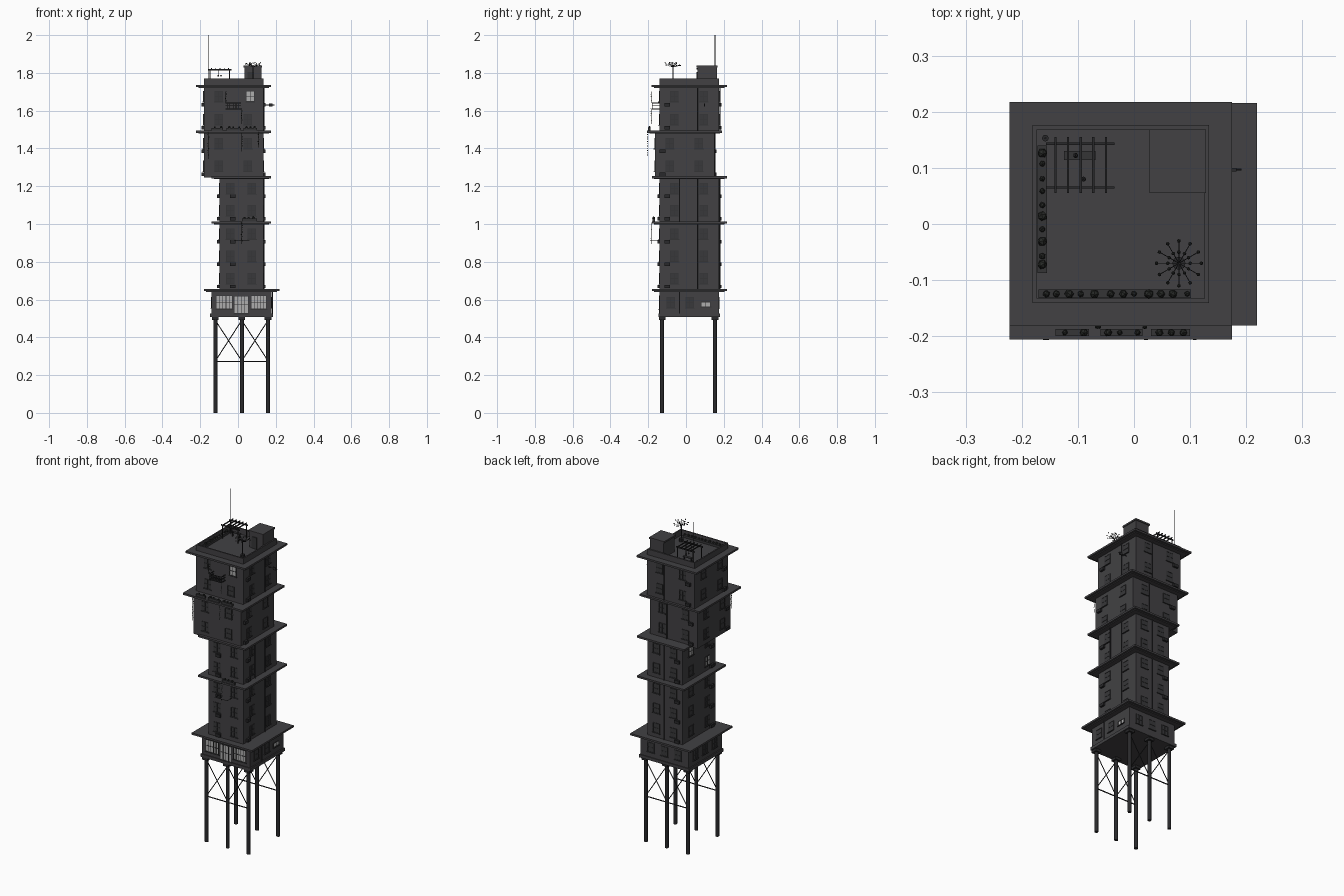
import bpy, bmesh, math, random
from mathutils import Vector, Matrix

random.seed(4)
cube = bpy.data.objects.get("Cube")
if cube:
    bpy.data.objects.remove(cube)


def material(name, r, g, b):
    m = bpy.data.materials.new(name)
    m.use_nodes = True
    m.diffuse_color = (r, g, b, 1)
    m.node_tree.nodes["Principled BSDF"].inputs["Base Color"].default_value = (r, g, b, 1)
    return m


WALL = material("charcoal wall", .054, .053, .057)
STEEL = material("dark steel", .022, .022, .024)
FRAME = material("window frame", .035, .035, .037)
GLASS = material("dark glass", .04, .04, .043)
LIT = material("pale glass", .42, .42, .42)
LEAF = material("dark foliage", .02, .022, .02)

parts = {}


def part(name, mat):
    if name not in parts:
        parts[name] = (bmesh.new(), mat)
    return parts[name][0]


def box(bm, x0, x1, y0, y1, z0, z1):
    size = Matrix.Diagonal((x1 - x0, y1 - y0, z1 - z0, 1))
    mid = Matrix.Translation(((x0 + x1) / 2, (y0 + y1) / 2, (z0 + z1) / 2))
    bmesh.ops.create_cube(bm, size=1, matrix=mid @ size)


def rod(bm, a, b, r, sides=8):
    a, b = Vector(a), Vector(b)
    turn = (b - a).to_track_quat('Z', 'Y').to_matrix().to_4x4()
    bmesh.ops.create_cone(bm, cap_ends=True, segments=sides, radius1=r, radius2=r,
                          depth=(b - a).length, matrix=Matrix.Translation((a + b) / 2) @ turn)


def leaf(bm, p, r):
    spin = Matrix.Rotation(random.uniform(0, 3), 4, (1, random.random(), 1))
    bmesh.ops.create_icosphere(bm, subdivisions=1, radius=r, matrix=Matrix.Translation(p) @ spin)


def on_face(bm, b, side, u, z, w, h, d0, d1):
    """Box centred at (u, z) on one side of block b, from depth d0 to d1 outwards."""
    x0, x1, y0, y1 = b[:4]
    if side == "front":
        box(bm, u - w / 2, u + w / 2, y0 - d1, y0 - d0, z - h / 2, z + h / 2)
    elif side == "back":
        box(bm, u - w / 2, u + w / 2, y1 + d0, y1 + d1, z - h / 2, z + h / 2)
    elif side == "left":
        box(bm, x1 + d0, x1 + d1, u - w / 2, u + w / 2, z - h / 2, z + h / 2)
    else:
        box(bm, x0 - d1, x0 - d0, u - w / 2, u + w / 2, z - h / 2, z + h / 2)


def window(b, side, u, z, w=.042, h=.055, lit=False, panes=2, rows=2):
    pane = part("lit_panes", LIT) if lit else part("dark_panes", GLASS)
    frame = part("window_frames", FRAME)
    on_face(pane, b, side, u, z, w, h, -.002, .001)
    t = .003
    for i in range(panes + 1):
        on_face(frame, b, side, u - w / 2 + w * i / panes, z, t, h + t, -.002, .003)
    for i in range(rows + 1):
        on_face(frame, b, side, u, z - h / 2 + h * i / rows, w, t, -.002, .003)
    on_face(frame, b, side, u, z - h / 2 - t, w + .01, .004, -.002, .006)


# Stacked blocks: x0, x1, y0, y1, z0, z1, storeys
base = (-.14, .178, -.14, .175, .525, .645, 1)
lower = (-.098, .134, -.14, .175, .65, 1.005, 3)
middle = (-.098, .134, -.14, .175, 1.01, 1.245, 2)
upper = (-.181, .134, -.165, .15, 1.245, 1.485, 2)
top = (-.181, .134, -.141, .176, 1.49, 1.735, 2)
blocks = dict(base=base, lower=lower, middle=middle, upper=upper, top=top)
for name, b in blocks.items():
    box(part(name + "_block", WALL), *b[:6])

# Overhanging ledges with a thin step beneath
for name, b, z in (("base", base, .65), ("lower", lower, 1.008), ("middle", middle, 1.247),
                   ("upper", upper, 1.488), ("top", top, 1.73)):
    o = .041
    x0, x1, y0, y1 = b[0] - o, b[1] + o, b[2] - o, b[3] + o
    bm = part(name + "_ledge", WALL)
    box(bm, x0, x1, y0, y1, z - .005, z + .006)
    i = .012
    box(bm, x0 + i, x1 - i, y0 + i, y1 - i, z - .01, z - .004)
box(part("base_slab", WALL), -.147, .185, -.145, .18, .508, .526)

# Windows on every storey, air conditioners below some of them
for name, b in blocks.items():
    if name == "base":
        continue
    step = (b[5] - b[4]) / b[6]
    for k in range(b[6]):
        z = b[4] + step * (k + .52)
        for side in ("front", "back", "left", "right"):
            lo, hi = (b[0], b[1]) if side in ("front", "back") else (b[2], b[3])
            for j, f in enumerate((.25, .74)):
                u = lo + (hi - lo) * f
                lit = (name == "top" and side == "front" and k == j == 1) or \
                      (name == "middle" and side == "right" and k == j)
                if name == "top" and side == "front" and k == j == 1:
                    u = .065
                window(b, side, u, z, lit=lit)
            u = lo + (hi - lo) * (.13 if side != "front" else .3)
            if side != "front" or name in ("lower", "middle"):
                ac = part("air_conditioners", STEEL)
                on_face(ac, b, side, u, z - step * .36, .03, .018, 0, .012)

# Shop front, door and plain base windows
for u, w, n in ((-.072, .085, 5), (.018, .074, 4), (.11, .08, 5)):
    z, h = (.572, .092) if n == 4 else (.585, .07)
    window(base, "front", u, z, w, h, True, n, 2)
window(base, "left", .105, .575, .048, .024, True, 2, 1)
for u in (-.08, .02):
    window(base, "left", u, .585)
for side in ("back", "right"):
    for u in (-.07, .02, .11):
        window(base, side, u, .585)

# Drain pipes
pipes = part("drain_pipes", STEEL)
for b, u in ((base, -.035), (lower, .06), (middle, -.035), (middle, .06), (top, .06)):
    rod(pipes, (b[1] + .004, u, b[4]), (b[1] + .004, u, b[5]), .003)
for b in (lower, middle, upper, top):
    rod(pipes, (.02, b[3] + .004, b[4]), (.02, b[3] + .004, b[5]), .003)

# Legs, caps and cross bracing on the front and back rows
legs, brace = part("legs", STEEL), part("bracing", STEEL)
xs = (-.12, .02, .159)
for y in (-.126, .153):
    for x in xs:
        rod(legs, (x, y, 0), (x, y, .51), .0105, 12)
        box(part("leg_caps", STEEL), x - .018, x + .018, y - .018, y + .018, .493, .512)
    for a, c in zip(xs, xs[1:]):
        rod(brace, (a, y, .275), (c, y, .49), .0025, 6)
        rod(brace, (a, y, .49), (c, y, .275), .0025, 6)
        rod(brace, (a, y, .272), (c, y, .272), .0035, 6)

# Roof parapet and stair house
bm, t = part("parapet", WALL), .008
x0, x1, y0, y1 = top[:4]
for s in ((x0, x1, y0, y0 + t), (x0, x1, y1 - t, y1), (x0, x0 + t, y0, y1), (x1 - t, x1, y0, y1)):
    box(bm, *s, 1.73, 1.77)
box(part("stair_house", WALL), .034, .124, .06, .164, 1.73, 1.83)
box(part("stair_house_roof", WALL), .028, .128, .055, .168, 1.828, 1.838)
box(part("stair_house_door", FRAME), .05, .085, .056, .061, 1.736, 1.805)

# Antenna mast
mast = part("antenna", STEEL)
rod(mast, (-.158, .153, 1.73), (-.158, .153, 2), .002, 6)
rod(mast, (-.158, .153, 1.73), (-.158, .153, 1.745), .006)

# Pergola with table
bm = part("pergola", STEEL)
for y in (.065, .143):
    box(bm, -.157, -.035, y - .002, y + .002, 1.812, 1.82)
    for x in (-.148, -.045):
        box(bm, x - .002, x + .002, y - .002, y + .002, 1.735, 1.815)
for i in range(5):
    x = -.14 + .0225 * i
    box(bm, x - .002, x + .002, .055, .155, 1.819, 1.825)
table = part("roof_table", FRAME)
box(table, -.125, -.069, .114, .13, 1.76, 1.764)
for x in (-.12, -.074):
    box(table, x - .002, x + .002, .118, .126, 1.735, 1.76)
for x, y in ((-.104, .122), (-.09, .08)):
    rod(part("hanging_lamps", STEEL), (x, y, 1.785), (x, y, 1.812), .001, 6)
    leaf(part("hanging_lamps", STEEL), (x, y, 1.785), .005)

# Roof tree with spreading branches and sparse leaves
trunk, crown = part("tree_trunk", STEEL), part("tree_leaves", LEAF)
root = Vector((.08, -.07, 1.735))
fork = root + Vector((0, 0, .095))
rod(trunk, root, fork, .0025, 6)
rod(trunk, root, root + Vector((0, 0, .02)), .012)
for i in range(12):
    a = math.tau * i / 12
    for r in (.02, .04):
        tip = fork + Vector((math.cos(a) * r, math.sin(a) * r, random.uniform(.008, .028)))
        rod(trunk, fork, tip, .0007, 4)
        leaf(crown, tip, .0035)

# Planters with shrubs on the roof and on the upper ledge
pots, shrubs = part("planters", FRAME), part("shrubs", LEAF)
for x0, x1, y0, y1, z in ((-.172, -.155, -.087, .14, 1.736), (-.17, .102, -.132, -.117, 1.736),
                          (-.14, -.08, -.2, -.187, 1.494), (-.06, .015, -.2, -.187, 1.494),
                          (.03, .1, -.2, -.187, 1.494), (.02, .1, -.178, -.165, 1.014)):
    box(pots, x0, x1, y0, y1, z, z + .014)
    n = int(max(x1 - x0, y1 - y0) / .021)
    for i in range(n):
        f = (i + random.uniform(.3, .7)) / n
        along_x = x1 - x0 > y1 - y0
        x = x0 + (x1 - x0) * (f if along_x else .5)
        y = y0 + (y1 - y0) * (.5 if along_x else f)
        leaf(shrubs, (x, y, z + .018), random.uniform(.005, .009))

# Trailing vines
vines = part("vines", LEAF)
for x, y, z, drop in ((-.157, -.204, 1.485, .14), (.02, -.204, 1.485, .1), (.11, -.204, 1.485, .08),
                      (.02, -.184, 1.005, .11), (.02, -.184, 1.61, .08), (-.065, -.184, 1.7, .06)):
    rod(vines, (x, y, z), (x, y, z - drop), .0008, 4)
    for i in range(int(drop / .012)):
        leaf(vines, (x + random.uniform(-.004, .004), y, z - .012 * i), .003)

# Front balcony, drying rack and side pole
bm = part("balcony", STEEL)
box(bm, -.065, .015, -.18, -.14, 1.605, 1.611)
for z in (1.624, 1.638):
    box(bm, -.065, .015, -.18, -.177, z, z + .004)
    for x in (-.065, .012):
        box(bm, x, x + .003, -.18, -.14, z, z + .004)
for i in range(9):
    x = -.0635 + .0096 * i
    box(bm, x - .001, x + .001, -.18, -.178, 1.605, 1.64)
rack = part("drying_rack", STEEL)
for x in (-.02, .06):
    rod(rack, (x, -.14, .915), (x, -.19, .915), .0015, 6)
rod(rack, (-.02, -.188, .915), (.06, -.188, .915), .0015, 6)
rod(part("side_pole", STEEL), (.134, .097, 1.63), (.192, .097, 1.63), .002, 6)
box(part("side_pole_box", STEEL), .165, .183, .094, .1, 1.622, 1.638)

for name, (bm, mat) in parts.items():
    mesh = bpy.data.meshes.new(name)
    bm.to_mesh(mesh)
    bm.free()
    mesh.materials.append(mat)
    bpy.context.collection.objects.link(bpy.data.objects.new(name, mesh))
